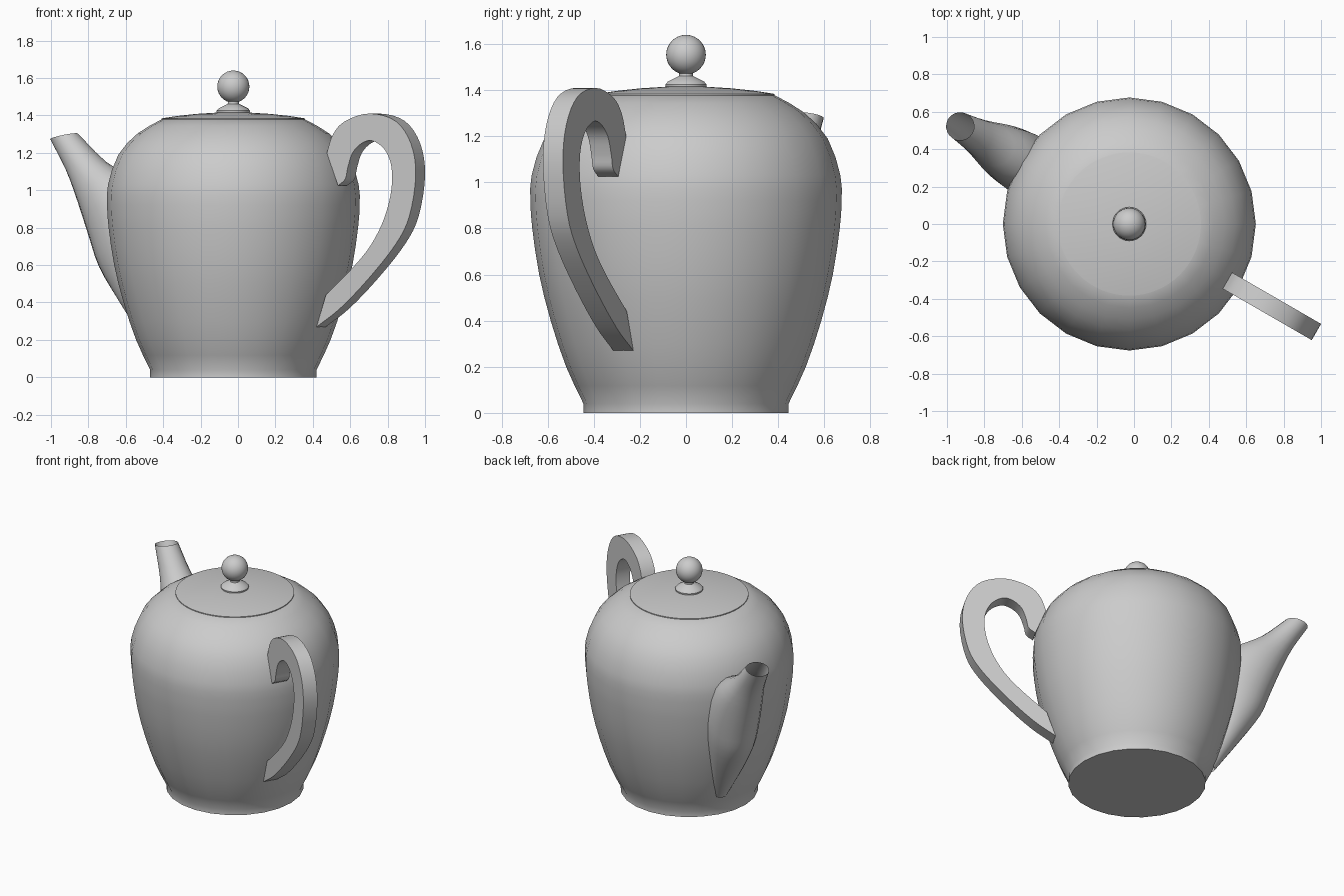
import bpy
import bmesh
import math
from mathutils import Vector, Matrix

if "Cube" in bpy.data.objects:
    bpy.data.objects.remove(bpy.data.objects["Cube"], do_unlink=True)

AXIS = Vector((-0.025, 0, 0))
SWING = math.radians(-30)      # handle direction, the spout is opposite

grey = bpy.data.materials.new("plain grey")
grey.use_nodes = True
grey.diffuse_color = (0.6, 0.6, 0.6, 1)
grey.node_tree.nodes["Principled BSDF"].inputs["Base Color"].default_value = grey.diffuse_color


def finish(name, bm, angle=40, turn=0.0):
    """Turn a bmesh into a smooth shaded object standing on the pot's axis."""
    bm.transform(Matrix.Translation(AXIS) @ Matrix.Rotation(turn, 4, "Z"))
    mesh = bpy.data.meshes.new(name)
    bm.to_mesh(mesh)
    bm.free()
    mesh.materials.append(grey)
    obj = bpy.data.objects.new(name, mesh)
    bpy.context.collection.objects.link(obj)
    bpy.ops.object.select_all(action="DESELECT")
    obj.select_set(True)
    bpy.context.view_layer.objects.active = obj
    bpy.ops.object.shade_smooth_by_angle(angle=math.radians(angle))
    return obj


def smooth_path(points, steps=4):
    """Catmull-Rom curve through the points."""
    pts = [Vector(p) for p in points]
    pts = [2 * pts[0] - pts[1]] + pts + [2 * pts[-1] - pts[-2]]
    out = []
    for a, b, c, d in zip(pts, pts[1:], pts[2:], pts[3:]):
        for i in range(steps):
            t = i / steps
            out.append(0.5 * (2 * b + (c - a) * t + (2 * a - 5 * b + 4 * c - d) * t ** 2
                              + (3 * b - a - 3 * c + d) * t ** 3))
    return out + [pts[-2]]


def loft(rings, cap_start=False, cap_end=False):
    """Join closed rings of points, listed from bottom to top."""
    bm = bmesh.new()
    loops = [[bm.verts.new(p) for p in ring] for ring in rings]
    n = len(loops[0])
    for low, high in zip(loops, loops[1:]):
        for i in range(n):
            j = (i + 1) % n
            bm.faces.new((low[i], low[j], high[j], high[i]))
    if cap_start:
        bm.faces.new(loops[0][::-1])
    if cap_end:
        bm.faces.new(loops[-1])
    return bm


def ellipse(centre, z, along, across, tilt, sides):
    ring = []
    for i in range(sides):
        a = math.tau * i / sides
        dx = along * math.cos(a)
        ring.append((centre + dx, across * math.sin(a), z - tilt * dx))
    return ring


def lathe(name, profile, sides, angle=40):
    rings = [ellipse(0, z, r, r, 0, sides) for r, z in profile]
    return finish(name, loft(rings, True, True), angle)


# Round body with a straight foot
foot = [(0.445, 0), (0.445, 0.04)]
wall = [(0.445, 0.04), (0.52, 0.2), (0.587, 0.4), (0.637, 0.6), (0.667, 0.8), (0.675, 0.92),
        (0.67, 1.03), (0.615, 1.19), (0.51, 1.305), (0.385, 1.378)]
lathe("body", foot[:1] + [tuple(p) for p in smooth_path(wall, 2)], 24)

# Lid with a thin raised rim
lathe("lid", [(0.37, 1.37), (0.383, 1.378), (0.383, 1.384), (0.372, 1.386),
              (0.3, 1.397), (0.2, 1.408), (0.09, 1.415)], 64, 30)

# Knob: flared base, neck and ball
lathe("knob_base", [(0.088, 1.41), (0.09, 1.425), (0.078, 1.438), (0.05, 1.452),
                    (0.03, 1.462), (0.028, 1.49)], 32)
ball = bmesh.new()
bmesh.ops.create_uvsphere(ball, u_segments=32, v_segments=16, radius=0.086,
                          matrix=Matrix.Translation((0, 0, 1.554)))
finish("knob_ball", ball)

# Open spout: distance from axis, height, half depth, half width
sections = [(0.46, 0.16, 0.05, 0.05), (0.58, 0.43, 0.11, 0.115), (0.625, 0.63, 0.185, 0.155),
            (0.66, 0.79, 0.21, 0.165), (0.76, 0.98, 0.185, 0.145),
            (0.91, 1.13, 0.11, 0.1), (1.045, 1.288, 0.075, 0.075)]
rings = [ellipse(c, z, a, w, 0.23, 20) for c, z, a, w in smooth_path(sections, 3)]
finish("spout", loft(rings), 50, SWING + math.pi)

# Flat hooked handle cut from a plate: distance from axis and height
outer = [(0.543, 0.27), (0.69, 0.37), (0.866, 0.53), (1.03, 0.71), (1.115, 0.86),
         (1.155, 1.08), (1.125, 1.25), (1.03, 1.37), (0.87, 1.41), (0.72, 1.37),
         (0.645, 1.3), (0.606, 1.2)]
inner = [(0.6, 0.44), (0.77, 0.59), (0.88, 0.71), (0.96, 0.85), (1.004, 1.0),
         (1.004, 1.13), (0.96, 1.22), (0.885, 1.265), (0.82, 1.25), (0.765, 1.2),
         (0.735, 1.12), (0.72, 1.06), (0.675, 1.025)]
outline = smooth_path(outer) + smooth_path(inner)[::-1]
plate = loft([[(r, y, z) for r, z in outline] for y in (0.05, -0.05)], True, True)
bmesh.ops.recalc_face_normals(plate, faces=plate.faces)
finish("handle", plate, 35, SWING)
